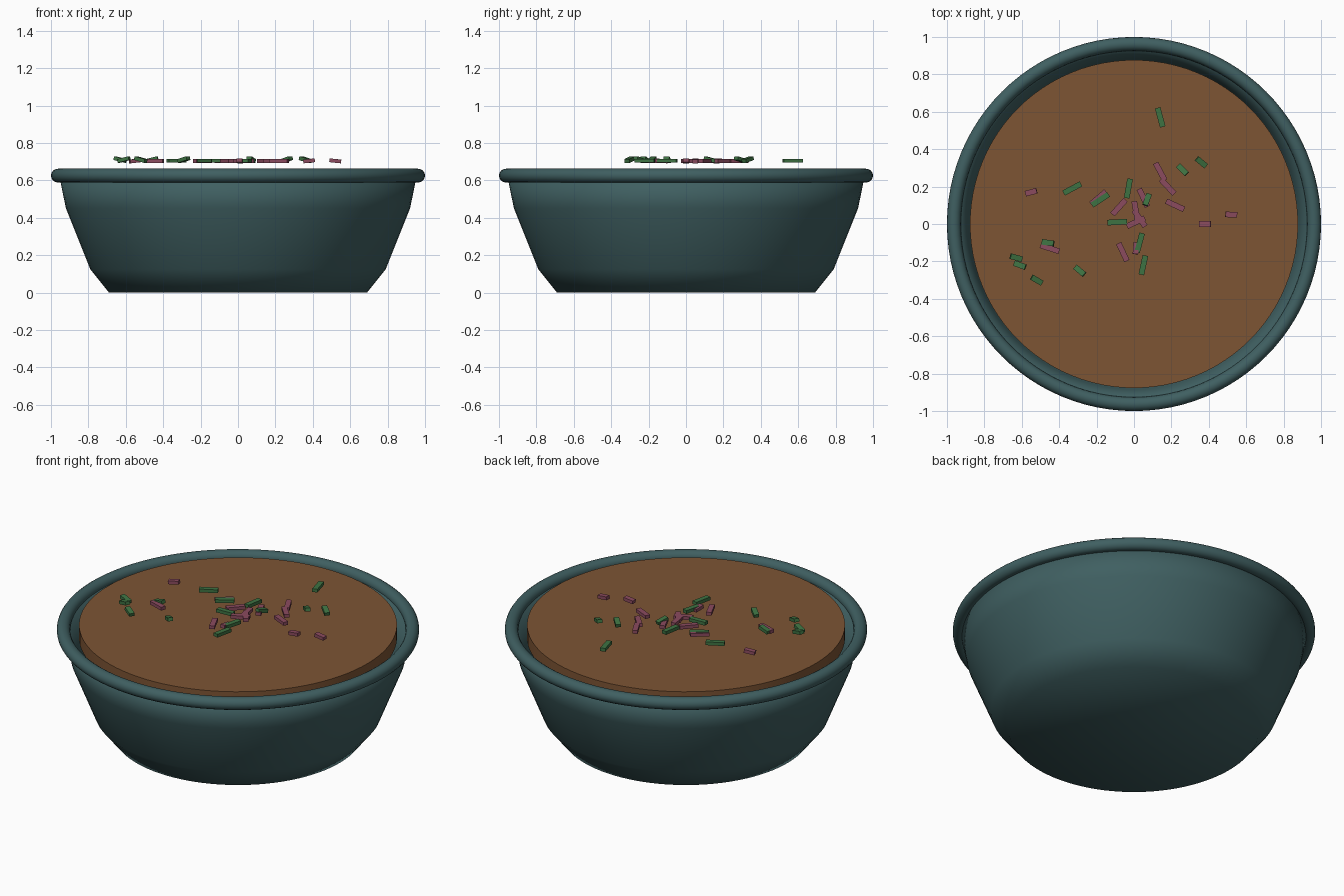
import bpy
import math
from math import radians
from mathutils import Euler

default_cube = bpy.data.objects.get("Cube")
if default_cube:
    bpy.data.objects.remove(default_cube, do_unlink=True)

SEGMENTS = 96


def make_material(name, color):
    mat = bpy.data.materials.new(name)
    mat.use_nodes = True
    rgba = (*color, 1)
    mat.diffuse_color = rgba
    mat.node_tree.nodes["Principled BSDF"].inputs["Base Color"].default_value = rgba
    return mat


def finish(obj, name, mat):
    obj.name = name
    obj.data.name = name
    obj.data.materials.append(mat)
    return obj


def lathe(name, profile, mat):
    """Revolve a radius/height profile around z; the ends are closed with caps."""
    rings = len(profile)
    verts = []
    for step in range(SEGMENTS):
        angle = math.tau * step / SEGMENTS
        verts += [(r * math.cos(angle), r * math.sin(angle), z) for r, z in profile]
    faces = []
    for step in range(SEGMENTS):
        here, there = step * rings, (step + 1) % SEGMENTS * rings
        for k in range(rings - 1):
            faces.append((here + k, there + k, there + k + 1, here + k + 1))
    faces.append([s * rings for s in reversed(range(SEGMENTS))])
    faces.append([s * rings + rings - 1 for s in range(SEGMENTS)])
    mesh = bpy.data.meshes.new(name)
    mesh.from_pydata(verts, [], faces)
    mesh.update()
    obj = bpy.data.objects.new(name, mesh)
    bpy.context.collection.objects.link(obj)
    mesh.shade_smooth()
    return finish(obj, name, mat)


glaze = make_material("teal_glaze", (0.05, 0.115, 0.12))
broth = make_material("brown_broth", (0.205, 0.089, 0.034))
green = make_material("green_herb", (0.048, 0.17, 0.055))
pink = make_material("pink_onion", (0.26, 0.07, 0.114))

# Bowl: outer wall up, lip, inner wall down to the floor
lathe("bowl", [(0.69, 0), (0.79, 0.125), (0.92, 0.45), (0.955, 0.62),
               (0.925, 0.62), (0.885, 0.45), (0.76, 0.15), (0.67, 0.04)], glaze)

# Rolled rim
bpy.ops.mesh.primitive_torus_add(major_radius=0.963, minor_radius=0.037,
                                 major_segments=SEGMENTS, minor_segments=16,
                                 location=(0, 0, 0.625))
rim = finish(bpy.context.object, "rolled_rim", glaze)
rim.data.shade_smooth()

# Soup filling
bpy.ops.mesh.primitive_cylinder_add(vertices=SEGMENTS, radius=0.877, depth=0.08,
                                    location=(0, 0, 0.615))
finish(bpy.context.object, "soup", broth)
bpy.ops.object.shade_smooth_by_angle(angle=radians(30))


def scatter(name, pieces, mat, length, tilt, height):
    """Place garnish strips given as (x, y, heading), x and y in hundredths."""
    for i, (x, y, heading) in enumerate(pieces):
        bpy.ops.mesh.primitive_cube_add(size=1, location=(x / 100, y / 100, height))
        strip = finish(bpy.context.object, f"{name}_{i + 1}", mat)
        strip.scale = (length, 0.03, 0.02)
        lean = tilt if i % 2 else -tilt
        strip.rotation_euler = Euler((0, radians(lean), radians(heading)))


# Garnish: long strips lie flat, short ones lean
scatter("long_herb", [(14, 57, -75), (-33, 19, 28), (-18, 13, 33), (-3, 19, 80),
                      (-9, 1, 3), (3, -10, 75), (5, -22, 78)], green, 0.105, 0, 0.705)
scatter("short_herb", [(26, 29, -45), (36, 33, -40), (-46, -10, -8), (-63, -18, -15),
                       (-61, -22, -20), (-52, -30, -30), (-29, -25, -40),
                       (7, 13, 70)], green, 0.065, 14, 0.711)
scatter("long_onion", [(14, 28, -62), (18, 20, -47), (22, 10, -25), (5, 14, -65),
                       (-8, 9, 48), (-19, 14, 40), (1, 7, -80), (1, 1, 25),
                       (3, 3, -55), (-6, -15, -65), (-45, -13, -18)],
        pink, 0.105, 0, 0.703)
scatter("short_onion", [(-55, 17, 15), (52, 5, -3), (38, 0, 0), (1, -13, 85)],
        pink, 0.062, 6, 0.704)
